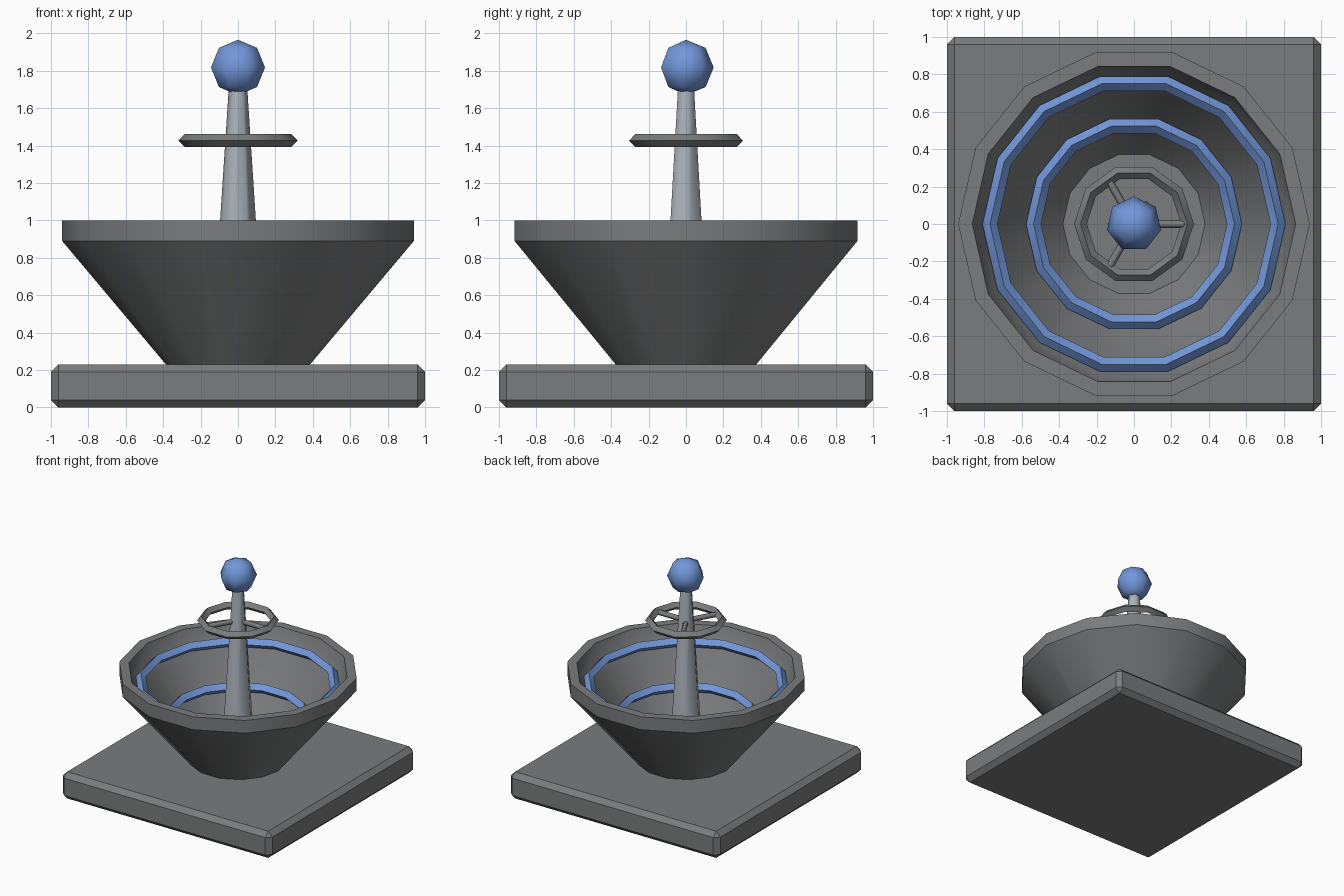
import bpy, bmesh, math
from mathutils import Matrix, Vector

cube = bpy.data.objects.get("Cube")
if cube:
    bpy.data.objects.remove(cube, do_unlink=True)


def material(name, rgb):
    m = bpy.data.materials.new(name)
    m.use_nodes = True
    m.diffuse_color = (*rgb, 1)
    m.node_tree.nodes["Principled BSDF"].inputs["Base Color"].default_value = (*rgb, 1)
    return m


stone = material("stone grey", (0.195, 0.2, 0.205))
metal = material("pale metal", (0.41, 0.46, 0.50))
blue = material("soft blue", (0.17, 0.31, 0.70))


def finish(name, bm, mat, smooth=30):
    bmesh.ops.remove_doubles(bm, verts=bm.verts, dist=0.0005)
    bmesh.ops.recalc_face_normals(bm, faces=bm.faces)
    mesh = bpy.data.meshes.new(name)
    bm.to_mesh(mesh)
    bm.free()
    mesh.materials.append(mat)
    ob = bpy.data.objects.new(name, mesh)
    bpy.context.collection.objects.link(ob)
    if smooth:
        bpy.ops.object.select_all(action="DESELECT")
        ob.select_set(True)
        bpy.context.view_layer.objects.active = ob
        bpy.ops.object.shade_smooth_by_angle(angle=math.radians(smooth))
    return ob


def lathe(name, profile, sides, mat, smooth=30, closed=False):
    """Turn a (radius, height) profile around the z axis."""
    bm = bmesh.new()
    verts = [bm.verts.new((r, 0, z)) for r, z in profile]
    pairs = list(zip(verts, verts[1:]))
    if closed:
        pairs.append((verts[-1], verts[0]))
    edges = [bm.edges.new(p) for p in pairs]
    bmesh.ops.spin(bm, geom=verts + edges, cent=(0, 0, 0), axis=(0, 0, 1),
                   angle=math.tau, steps=sides, use_merge=False)
    return finish(name, bm, mat, smooth)


def hoop(name, radius, thick, z, sides, mat):
    """Ring with a diamond cross-section."""
    profile = [(radius + thick, z), (radius, z + thick),
               (radius - thick, z), (radius, z - thick)]
    lathe(name, profile, sides, mat, closed=True)


# Square plinth with chamfered edges
bm = bmesh.new()
bmesh.ops.create_cube(bm, size=1, matrix=Matrix.Translation((0, 0, 0.115))
                      @ Matrix.Diagonal((2, 2, 0.23, 1)))
bmesh.ops.bevel(bm, geom=bm.edges[:], offset=0.04, segments=1, affect="EDGES")
finish("plinth", bm, stone, smooth=0)

# Flared bowl with a thick rim and a flat floor
lathe("bowl", [(0, 0.2), (0.36, 0.2), (0.94, 0.89), (0.94, 1.0), (0.865, 1.0),
               (0.83, 0.89), (0.38, 0.33), (0, 0.33)], 14, stone)

# Blue bands inside the bowl
hoop("upper_band", 0.77, 0.04, 0.885, 14, blue)
hoop("lower_band", 0.537, 0.04, 0.605, 14, blue)

# Tapered mast and ball
lathe("mast", [(0, 0.32), (0.14, 0.32), (0.05, 1.7), (0, 1.7)], 6, metal, 65)
bm = bmesh.new()
bmesh.ops.create_uvsphere(bm, u_segments=7, v_segments=4, radius=0.148,
                          matrix=Matrix.Translation((0, 0, 1.818)))
finish("ball", bm, blue, 80)

# Hoop around the mast, held by three spokes
hoop("mast_hoop", 0.286, 0.034, 1.427, 10, stone)
for i in range(3):
    bm = bmesh.new()
    place = (Matrix.Rotation(math.tau * i / 3, 4, "Z")
             @ Matrix.Translation((0.14, 0, 1.427)) @ Matrix.Rotation(math.pi / 2, 4, "Y"))
    bmesh.ops.create_cone(bm, cap_ends=True, segments=6, radius1=0.021,
                          radius2=0.021, depth=0.26, matrix=place)
    finish(f"spoke_{i + 1}", bm, stone, 65)
